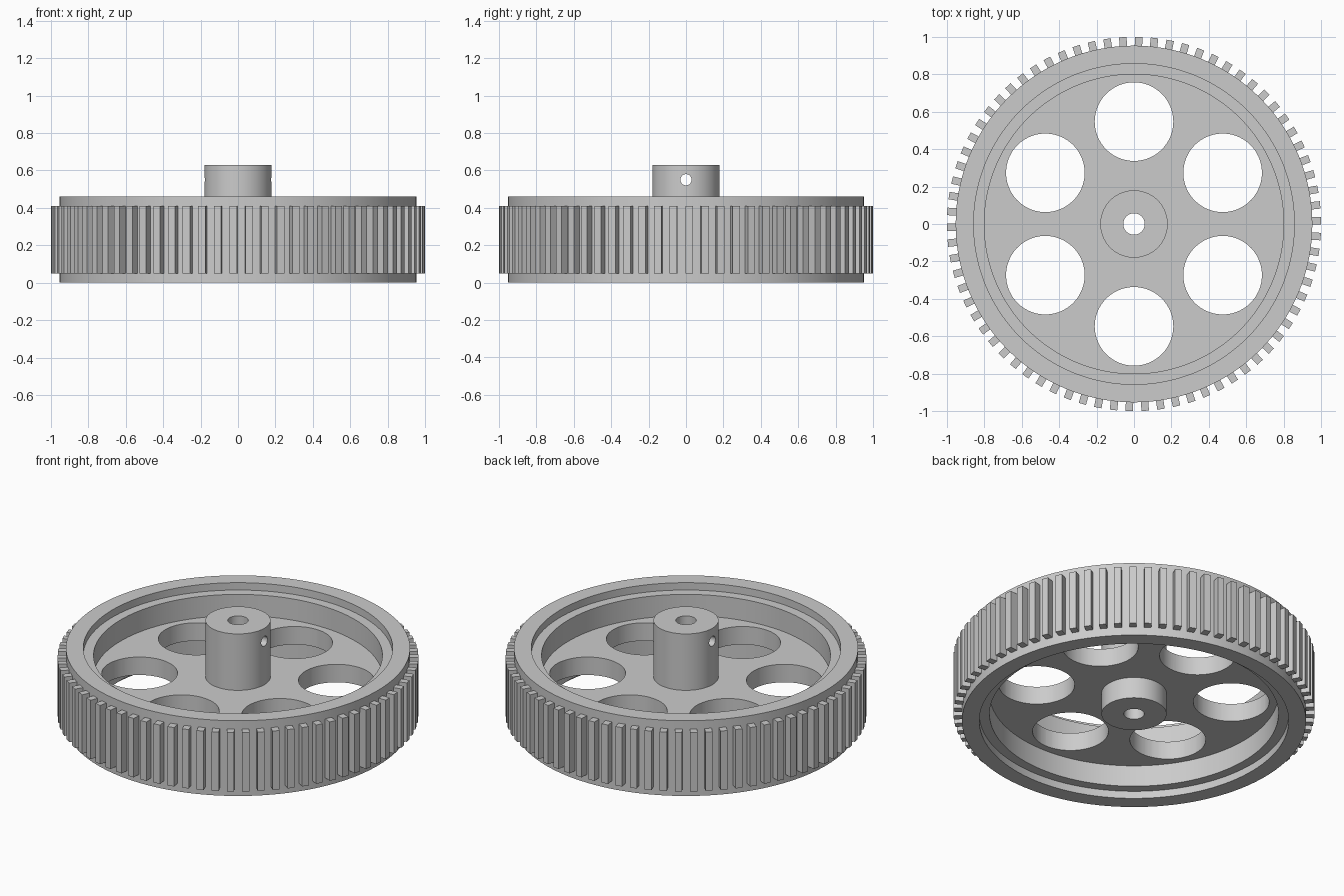
import bpy, bmesh, math
from mathutils import Matrix

if "Cube" in bpy.data.objects:
    bpy.data.objects.remove(bpy.data.objects["Cube"])

SEGMENTS = 128
TEETH = 74


def add_object(name, bm):
    bmesh.ops.recalc_face_normals(bm, faces=bm.faces)
    mesh = bpy.data.meshes.new(name)
    bm.to_mesh(mesh)
    bm.free()
    obj = bpy.data.objects.new(name, mesh)
    bpy.context.collection.objects.link(obj)
    return obj


def lathe(name, profile):
    """Revolve a closed (radius, z) profile around z."""
    bm = bmesh.new()
    rings = []
    for i in range(SEGMENTS):
        a = 2 * math.pi * i / SEGMENTS
        rings.append([bm.verts.new((r * math.cos(a), r * math.sin(a), z)) for r, z in profile])
    n = len(profile)
    for i in range(SEGMENTS):
        a, b = rings[i], rings[(i + 1) % SEGMENTS]
        for j in range(n):
            k = (j + 1) % n
            bm.faces.new((a[j], b[j], b[k], a[k]))
    return add_object(name, bm)


def cut(obj, cutter):
    cutter.hide_render = True
    mod = obj.modifiers.new("cut", 'BOOLEAN')
    mod.operation = 'DIFFERENCE'
    mod.solver = 'EXACT'
    mod.object = cutter
    bpy.context.view_layer.objects.active = obj
    bpy.ops.object.modifier_apply(modifier=mod.name)
    bpy.data.objects.remove(cutter, do_unlink=True)


# Wheel body: bore, hub, web and stepped rim in one profile
wheel = lathe("wheel_body", [
    (0.057, 0.045), (0.18, 0.045), (0.18, 0.175), (0.80, 0.175),
    (0.80, 0.045), (0.857, 0.045), (0.857, 0.0), (0.953, 0.0),
    (0.953, 0.46), (0.857, 0.46), (0.857, 0.415), (0.80, 0.415),
    (0.80, 0.285), (0.18, 0.285), (0.18, 0.63), (0.057, 0.63),
])

# Six round lightening holes in the web
bm = bmesh.new()
for i in range(6):
    place = (Matrix.Rotation(math.radians(90 + 60 * i), 4, 'Z')
             @ Matrix.Translation((0.547, 0, 0.23)))
    bmesh.ops.create_cone(bm, cap_ends=True, segments=64, radius1=0.21,
                          radius2=0.21, depth=0.3, matrix=place)
cut(wheel, add_object("web_hole_cutter", bm))

# Set-screw hole across the hub
bm = bmesh.new()
place = Matrix.Translation((0, 0, 0.55)) @ Matrix.Rotation(math.pi / 2, 4, 'Y')
bmesh.ops.create_cone(bm, cap_ends=True, segments=32, radius1=0.03,
                      radius2=0.03, depth=0.5, matrix=place)
cut(wheel, add_object("screw_hole_cutter", bm))

# Belt teeth around the rim
bm = bmesh.new()
for i in range(TEETH):
    angle = math.radians(1.0) + 2 * math.pi * i / TEETH
    place = (Matrix.Rotation(angle, 4, 'Z')
             @ Matrix.Translation((0.972, 0, 0.23))
             @ Matrix.Diagonal((0.056, 0.04, 0.36, 1)))
    bmesh.ops.create_cube(bm, size=1, matrix=place)
teeth = add_object("belt_teeth", bm)

# Smooth round walls, sharp edges
bpy.ops.object.select_all(action='DESELECT')
wheel.select_set(True)
bpy.context.view_layer.objects.active = wheel
bpy.ops.object.shade_smooth_by_angle(angle=math.radians(30))
